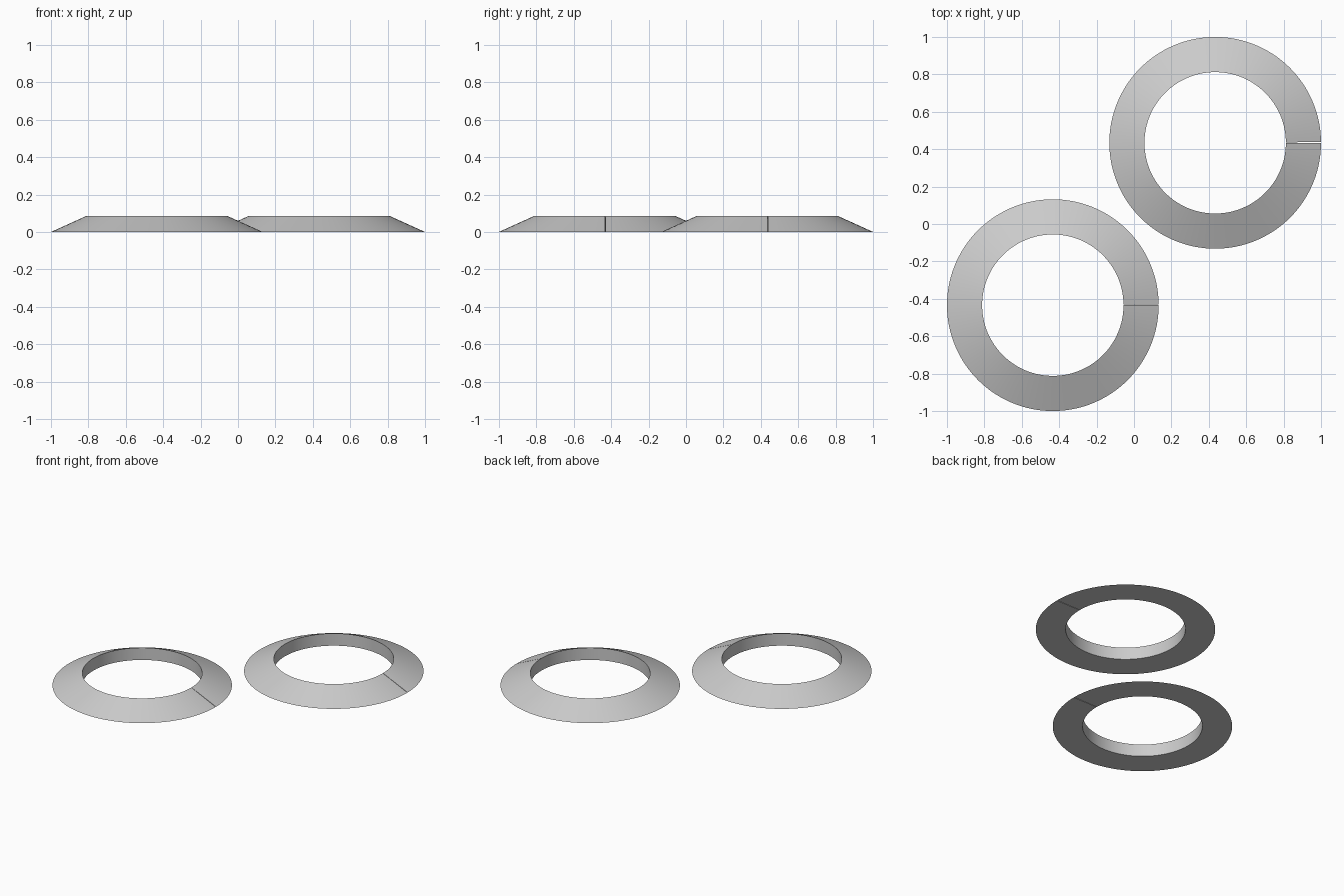
import bpy, bmesh, math

if "Cube" in bpy.data.objects:
    bpy.data.objects.remove(bpy.data.objects["Cube"])

R_OUT, R_IN, HEIGHT = 0.566, 0.378, 0.085
CENTRE = 0.434
SEGMENTS = 128
GAP = math.radians(0.4)          # hairline slit on the +x side

grey = bpy.data.materials.new("light_grey")
grey.diffuse_color = (0.6, 0.6, 0.6, 1)
grey.use_nodes = True
grey.node_tree.nodes["Principled BSDF"].inputs["Base Color"].default_value = grey.diffuse_color


def split_ring(name, x, y):
    """Sweep a triangular section around z, leaving a thin slit with capped ends."""
    profile = [(R_OUT, 0), (R_IN, HEIGHT), (R_IN, 0)]
    bm = bmesh.new()
    sections = []
    for i in range(SEGMENTS + 1):
        a = GAP + (math.tau - GAP) * i / SEGMENTS
        sections.append([bm.verts.new((r * math.cos(a), r * math.sin(a), z))
                         for r, z in profile])
    for s, t in zip(sections, sections[1:]):
        for k in range(3):
            n = (k + 1) % 3
            bm.faces.new((s[k], t[k], t[n], s[n]))
    bm.faces.new(sections[0])
    bm.faces.new(sections[-1][::-1])
    bmesh.ops.recalc_face_normals(bm, faces=bm.faces[:])
    mesh = bpy.data.meshes.new(name)
    bm.to_mesh(mesh)
    bm.free()
    mesh.materials.append(grey)
    ring = bpy.data.objects.new(name, mesh)
    ring.location = (x, y, 0)
    bpy.context.collection.objects.link(ring)
    # Smooth around the ring, sharp at the rims
    bpy.ops.object.select_all(action='DESELECT')
    ring.select_set(True)
    bpy.context.view_layer.objects.active = ring
    bpy.ops.object.shade_smooth_by_angle(angle=math.radians(20))


split_ring("front_left_ring", -CENTRE, -CENTRE)
split_ring("back_right_ring", CENTRE, CENTRE)
